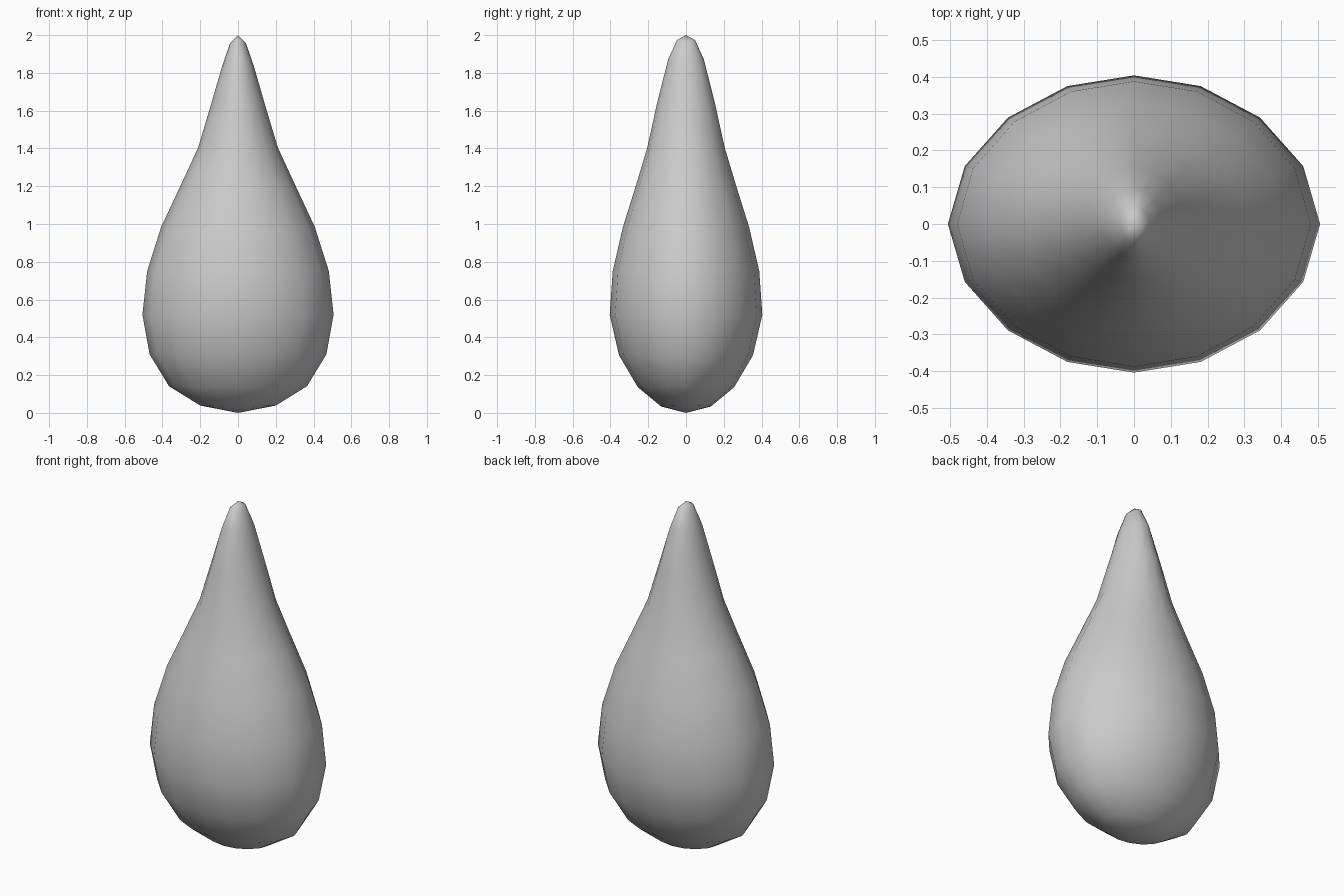
import bpy, bmesh, math

if "Cube" in bpy.data.objects:
    bpy.data.objects.remove(bpy.data.objects["Cube"])

# Rings from bottom to top: half width x, half depth y, z at the sides, z at front/back
RINGS = [
    (0.200, 0.132, 0.039, 0.034),
    (0.365, 0.255, 0.141, 0.136),
    (0.468, 0.355, 0.310, 0.306),
    (0.506, 0.404, 0.520, 0.520),
    (0.481, 0.388, 0.750, 0.750),
    (0.407, 0.334, 0.984, 0.984),
    (0.308, 0.268, 1.195, 1.195),
    (0.211, 0.205, 1.405, 1.405),
    (0.142, 0.153, 1.635, 1.640),
    (0.084, 0.095, 1.836, 1.870),
    (0.042, 0.048, 1.958, 1.974),
]
# Quarter cross-section of the 16-sided ring, mirrored into a full loop
QUARTER = [(1.0, 0.0), (0.909, 0.39), (0.677, 0.716), (0.358, 0.928)]
section = list(QUARTER)
for _ in range(1):
    section += [(0.0, 1.0)] + [(-x, y) for x, y in reversed(QUARTER)]
section += [(x, -y) for x, y in reversed(section[1:-1])]
N = len(section)

bm = bmesh.new()
loops = []
for rx, ry, zx, zy in RINGS:
    loops.append([bm.verts.new((rx * x, ry * y, zx + (zy - zx) * y * y))
                  for x, y in section])

# Skin between rings
for a, b in zip(loops, loops[1:]):
    for i in range(N):
        j = (i + 1) % N
        bm.faces.new((a[i], a[j], b[j], b[i]))

# Closing fans at the bottom and the tip
bottom = bm.verts.new((0, 0, 0))
tip = bm.verts.new((0, 0, 2))
for i in range(N):
    j = (i + 1) % N
    bm.faces.new((bottom, loops[0][j], loops[0][i]))
    bm.faces.new((tip, loops[-1][i], loops[-1][j]))
bmesh.ops.recalc_face_normals(bm, faces=bm.faces)
for f in bm.faces:
    f.smooth = True

mesh = bpy.data.meshes.new("teardrop_body")
bm.to_mesh(mesh)
bm.free()
body = bpy.data.objects.new("teardrop_body", mesh)
bpy.context.collection.objects.link(body)
